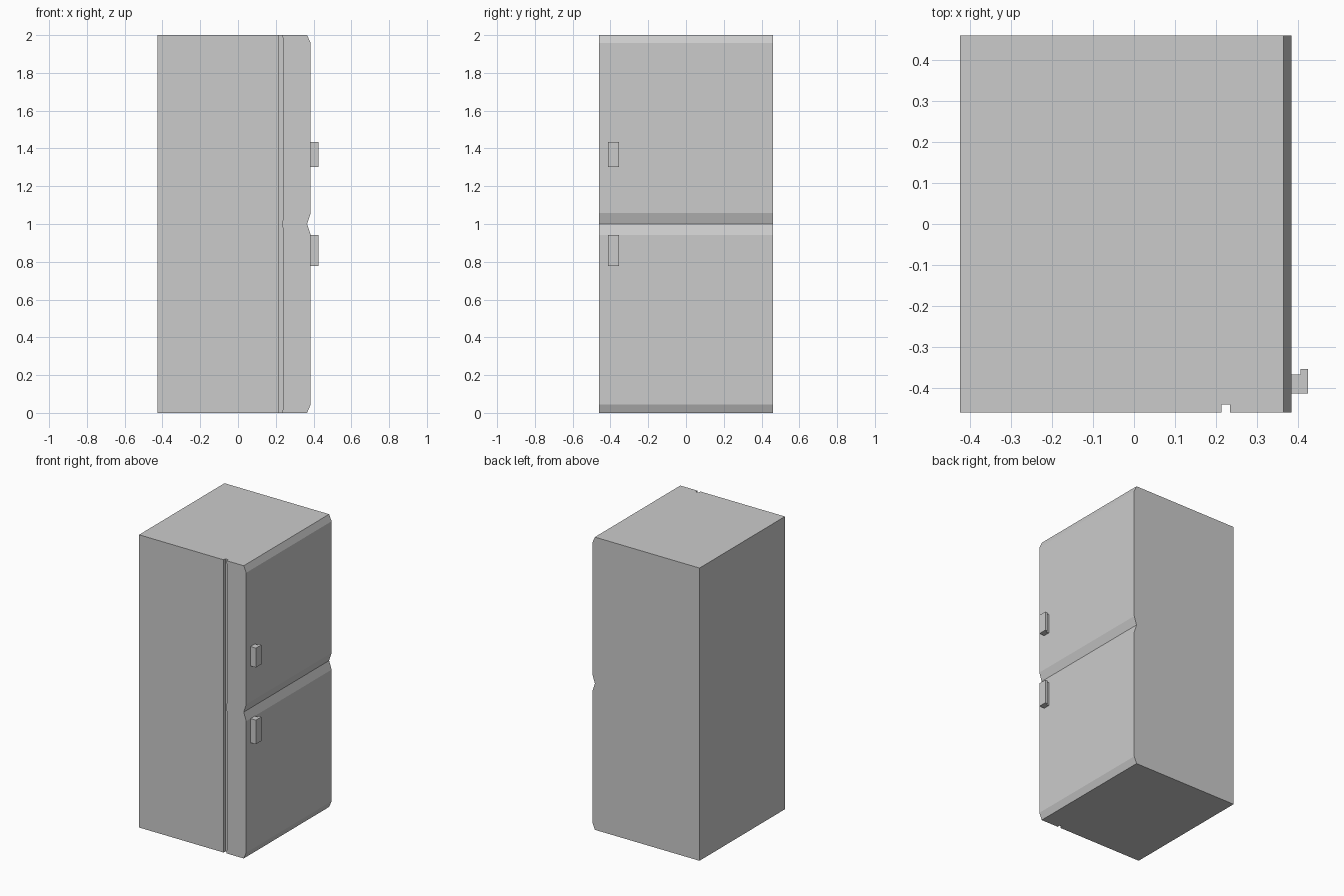
import bpy, bmesh

if "Cube" in bpy.data.objects:
    bpy.data.objects.remove(bpy.data.objects["Cube"])

def prism(name, pts, axis, lo, hi):
    """Extrude a 2D outline: axis 'y' takes (x, z) points, axis 'z' takes (x, y) points."""
    bm = bmesh.new()
    place = (lambda p: (p[0], lo, p[1])) if axis == 'y' else (lambda p: (p[0], p[1], lo))
    face = bm.faces.new([bm.verts.new(place(p)) for p in pts])
    new = bmesh.ops.extrude_face_region(bm, geom=[face])['geom']
    step = (0, hi - lo, 0) if axis == 'y' else (0, 0, hi - lo)
    bmesh.ops.translate(bm, vec=step, verts=[g for g in new if isinstance(g, bmesh.types.BMVert)])
    bmesh.ops.recalc_face_normals(bm, faces=bm.faces)
    mesh = bpy.data.meshes.new(name)
    bm.to_mesh(mesh)
    bm.free()
    ob = bpy.data.objects.new(name, mesh)
    bpy.context.collection.objects.link(ob)
    return ob

HALF = 0.461

# fridge body: side profile with two bevelled doors
door_edge = [(0.366, 0), (0.385, 0.045), (0.385, 0.943), (0.366, 1.0),
             (0.385, 1.057), (0.385, 1.957), (0.366, 2.0)]
body = prism("fridge_body", [(-0.425, 0)] + door_edge + [(-0.425, 2.0)], 'y', -HALF, HALF)

# vertical groove between cabinet and doors on the front side
groove = [(0.214, -0.1), (0.235, -0.1), (0.235, 0), (0.241, 0.045), (0.241, 0.943),
          (0.235, 1.0), (0.241, 1.057), (0.241, 1.957), (0.235, 2.0), (0.235, 2.1), (0.214, 2.1)]
cutter = prism("groove_cutter", groove, 'y', -0.6, -0.442)
cutter.hide_render = True
mod = body.modifiers.new("groove", 'BOOLEAN')
mod.operation = 'DIFFERENCE'
mod.solver = 'EXACT'
mod.object = cutter
bpy.context.view_layer.objects.active = body
bpy.ops.object.modifier_apply(modifier="groove")
bpy.data.objects.remove(cutter)

# L-shaped door handles
handle = [(0.385, -0.414), (0.425, -0.414), (0.425, -0.355),
          (0.407, -0.355), (0.407, -0.368), (0.385, -0.368)]
for name, lo, hi in (("upper_handle", 1.302, 1.435), ("lower_handle", 0.778, 0.943)):
    prism(name, handle, 'z', lo, hi)
